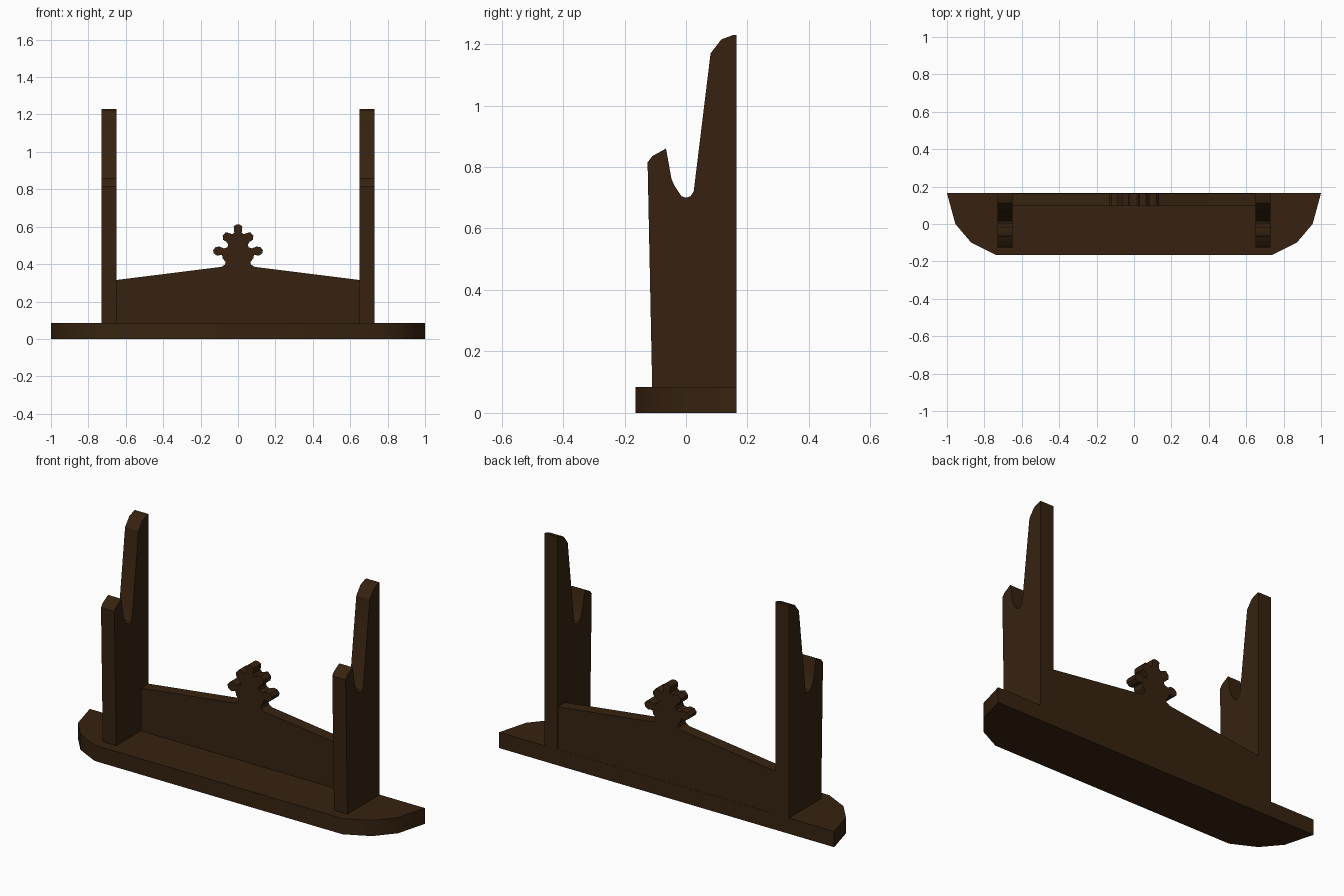
import bpy, bmesh, math
from mathutils import Vector

if "Cube" in bpy.data.objects:
    bpy.data.objects.remove(bpy.data.objects["Cube"])

wood = bpy.data.materials.new("dark brown wood")
wood.diffuse_color = (0.038, 0.0165, 0.005, 1)
wood.use_nodes = True
wood.node_tree.nodes["Principled BSDF"].inputs["Base Color"].default_value = wood.diffuse_color


def extrude(name, points, depth):
    """Cap a closed 3D outline and extrude it along the depth vector."""
    bm = bmesh.new()
    face = bm.faces.new([bm.verts.new(p) for p in points])
    res = bmesh.ops.extrude_face_region(bm, geom=[face], use_keep_orig=True)
    bmesh.ops.translate(bm, vec=Vector(depth),
                        verts=[v for v in res["geom"] if isinstance(v, bmesh.types.BMVert)])
    bmesh.ops.recalc_face_normals(bm, faces=bm.faces)
    mesh = bpy.data.meshes.new(name)
    bm.to_mesh(mesh)
    bm.free()
    mesh.materials.append(wood)
    obj = bpy.data.objects.new(name, mesh)
    bpy.context.collection.objects.link(obj)
    bpy.ops.object.select_all(action="DESELECT")
    obj.select_set(True)
    bpy.context.view_layer.objects.active = obj
    bpy.ops.object.shade_smooth_by_angle(angle=math.radians(30))
    return obj


def mirrored(half):
    """Right half of an outline plus its reflection in x = 0."""
    return half + [(-x, y) for x, y in reversed(half)]


# Base board with clipped, rounded front corners
base = mirrored([(0.74, -0.165), (0.87, -0.10), (0.955, 0.0), (1.0, 0.165)])
extrude("base", [(x, y, 0) for x, y in base], (0, 0, 0.085))

# Two upright holders with a U-shaped cradle, profile in y and z
holder = [(0.165, 0.085), (0.165, 1.23), (0.155, 1.23), (0.115, 1.215),
          (0.08, 1.17), (0.025, 0.72), (0.015, 0.705), (0.0, 0.70),
          (-0.015, 0.705), (-0.035, 0.735), (-0.047, 0.76), (-0.065, 0.86),
          (-0.11, 0.835), (-0.125, 0.815), (-0.11, 0.085)]
for side, x in (("left", -0.73), ("right", 0.65)):
    extrude(side + "_holder", [(x, y, z) for y, z in holder], (0.08, 0, 0))

# Sloped back panel with a lobed leaf finial, profile in x and z
panel = mirrored([(0.65, 0.085), (0.65, 0.315), (0.09, 0.385), (0.07, 0.397),
                  (0.066, 0.412), (0.082, 0.43), (0.085, 0.45), (0.112, 0.445),
                  (0.13, 0.458), (0.133, 0.475), (0.12, 0.49), (0.10, 0.494),
                  (0.075, 0.484), (0.057, 0.49), (0.052, 0.505), (0.063, 0.52),
                  (0.08, 0.53), (0.082, 0.552), (0.065, 0.571), (0.048, 0.566),
                  (0.03, 0.56), (0.02, 0.57), (0.023, 0.602), (0.01, 0.611)])
extrude("back_panel", [(x, 0.10, z) for x, z in panel], (0, 0.064, 0))
